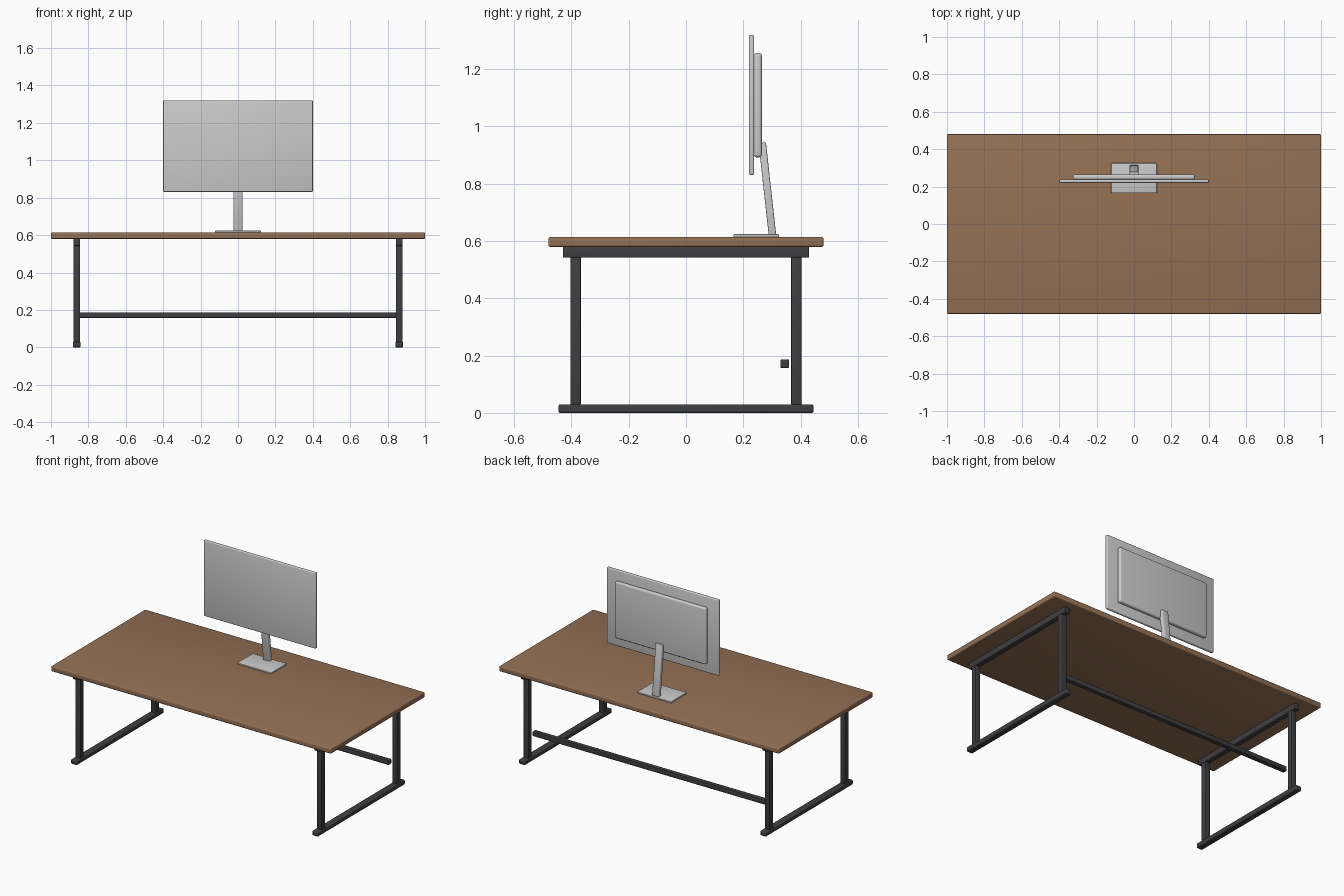
import bpy, bmesh, math
from mathutils import Matrix

if "Cube" in bpy.data.objects:
    bpy.data.objects.remove(bpy.data.objects["Cube"])


def material(name, rgb):
    m = bpy.data.materials.new(name)
    m.diffuse_color = (*rgb, 1)
    m.use_nodes = True
    m.node_tree.nodes["Principled BSDF"].inputs["Base Color"].default_value = m.diffuse_color
    return m


WOOD = material("brown wood", (0.30, 0.165, 0.09))
METAL = material("dark metal", (0.05, 0.05, 0.055))
GREY = material("light grey", (0.60, 0.60, 0.60))


def box(name, x, y, z, mat, bevel=0.004, segments=3, tilt=0.0):
    """Bevelled box from (min, max) ranges, optionally tilted about x."""
    size = [b - a for a, b in (x, y, z)]
    centre = [(a + b) / 2 for a, b in (x, y, z)]
    bm = bmesh.new()
    bmesh.ops.create_cube(bm, size=1, matrix=Matrix.Diagonal((*size, 1)))
    bmesh.ops.bevel(bm, geom=bm.edges[:], offset=bevel, segments=segments,
                    profile=0.5, affect='EDGES', clamp_overlap=True)
    me = bpy.data.meshes.new(name)
    bm.to_mesh(me)
    bm.free()
    me.materials.append(mat)
    ob = bpy.data.objects.new(name, me)
    ob.location = centre
    ob.rotation_euler.x = tilt
    bpy.context.collection.objects.link(ob)
    bpy.context.view_layer.objects.active = ob
    bpy.ops.object.select_all(action='DESELECT')
    ob.select_set(True)
    bpy.ops.object.shade_smooth_by_angle(angle=math.radians(35))
    return ob


# Desk top
box("desk_top", (-1, 1), (-0.48, 0.48), (0.58, 0.614), WOOD, 0.006)

# Side frames: foot, two legs and top rail on each side
for side, s in (("left", -1), ("right", 1)):
    def span(half, c=0.862 * s):
        return (c - half, c + half)
    box(side + "_foot", span(0.021), (-0.445, 0.445), (0, 0.03), METAL, 0.006)
    box(side + "_top_rail", span(0.018), (-0.43, 0.43), (0.542, 0.58), METAL)
    for end, y in (("front", -0.385), ("back", 0.385)):
        box(f"{side}_{end}_leg", span(0.018), (y - 0.018, y + 0.018),
            (0.028, 0.544), METAL)

# Rear stretcher between the frames
box("stretcher", (-0.845, 0.845), (0.33, 0.36), (0.157, 0.187), METAL)

# Monitor: base, leaning neck, rear housing and thin screen
box("monitor_base", (-0.122, 0.122), (0.165, 0.325), (0.614, 0.624), GREY, 0.003)
box("monitor_neck", (-0.024, 0.024), (0.271, 0.297), (0.62, 0.944), GREY,
    0.005, tilt=math.radians(6.3))
box("monitor_housing", (-0.326, 0.326), (0.237, 0.265), (0.892, 1.257), GREY, 0.011, 4)
box("monitor_screen", (-0.4, 0.4), (0.22, 0.238), (0.831, 1.32), GREY, 0.005)
